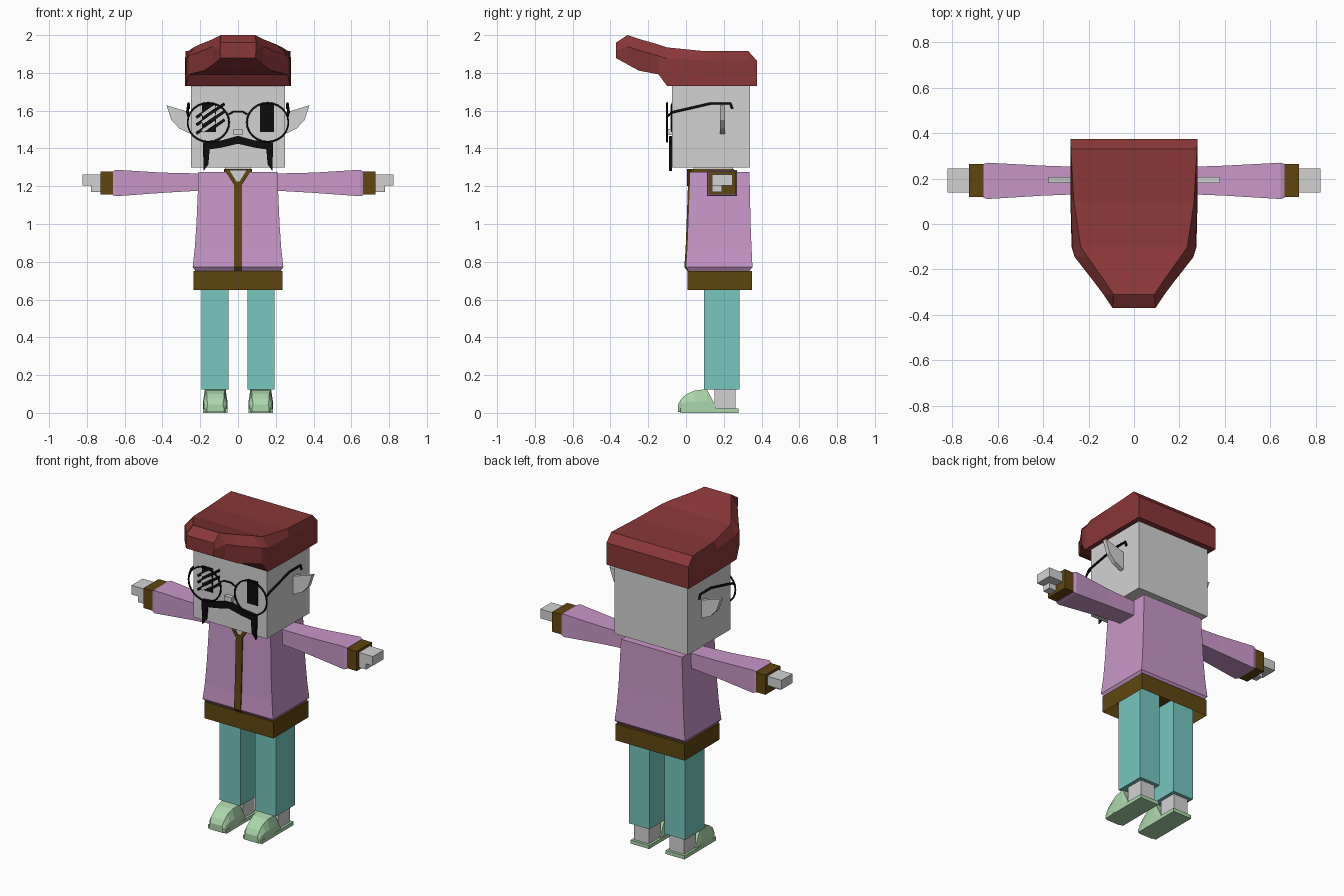
import bpy, bmesh, math
from mathutils import Vector

if "Cube" in bpy.data.objects:
    bpy.data.objects.remove(bpy.data.objects["Cube"])


def material(name, r, g, b):
    m = bpy.data.materials.new(name)
    m.use_nodes = True
    m.diffuse_color = (r, g, b, 1)
    m.node_tree.nodes["Principled BSDF"].inputs["Base Color"].default_value = (r, g, b, 1)
    return m


SKIN = material("pale grey skin", .65, .65, .65)
HAIR = material("dark red hair", .25, .038, .038)
JACKET = material("lilac cloth", .58, .31, .58)
TRIM = material("brown trim", .115, .062, .005)
TROUSERS = material("teal cloth", .185, .57, .52)
SHOE = material("mint shoe", .41, .68, .41)
BLACK = material("black", .004, .004, .004)


def add(name, bm, mat, mirror=False):
    bmesh.ops.recalc_face_normals(bm, faces=bm.faces)
    me = bpy.data.meshes.new(name)
    bm.to_mesh(me)
    bm.free()
    me.materials.append(mat)
    ob = bpy.data.objects.new(name, me)
    bpy.context.collection.objects.link(ob)
    if mirror:
        ob.modifiers.new("mirror", "MIRROR")
    return ob


def loft(name, rings, mat, mirror=False, hollow=0):
    """Skin a list of equal rings and cap both ends; hollow recesses the first cap upwards."""
    bm = bmesh.new()
    vs = [[bm.verts.new(p) for p in ring] for ring in rings]
    n = len(vs[0])
    for a, b in zip(vs, vs[1:]):
        for i in range(n):
            j = (i + 1) % n
            bm.faces.new((a[i], a[j], b[j], b[i]))
    cap = bm.faces.new(vs[0])
    bm.faces.new(vs[-1])
    bmesh.ops.recalc_face_normals(bm, faces=bm.faces)
    if hollow:
        bmesh.ops.inset_region(bm, faces=[cap], thickness=.02)
        bmesh.ops.translate(bm, verts=cap.verts, vec=(0, 0, hollow))
    return add(name, bm, mat, mirror)


def rect_z(z, x0, x1, y0, y1):
    return [(x0, y0, z), (x1, y0, z), (x1, y1, z), (x0, y1, z)]


def rect_x(x, y0, y1, z0, z1):
    return [(x, y0, z0), (x, y1, z0), (x, y1, z1), (x, y0, z1)]


def box(name, x0, x1, y0, y1, z0, z1, mat, mirror=False):
    return loft(name, [rect_z(z0, x0, x1, y0, y1), rect_z(z1, x0, x1, y0, y1)], mat, mirror)


def plate(name, outline, y0, y1, mat, mirror=False):
    """Extrude an x-z outline between two depths."""
    return loft(name, [[(x, y, z) for x, z in outline] for y in (y0, y1)], mat, mirror)


def wire(name, points, radius, mat, cyclic=False, mirror=False):
    cu = bpy.data.curves.new(name, "CURVE")
    cu.dimensions = "3D"
    cu.bevel_depth = radius
    cu.bevel_resolution = 1
    cu.use_fill_caps = True
    sp = cu.splines.new("POLY")
    sp.points.add(len(points) - 1)
    for p, co in zip(sp.points, points):
        p.co = (*co, 1)
    sp.use_cyclic_u = cyclic
    tmp = bpy.data.objects.new(name, cu)
    bpy.context.collection.objects.link(tmp)
    bpy.context.view_layer.update()
    bm = bmesh.new()
    bm.from_mesh(tmp.to_mesh())
    bpy.data.objects.remove(tmp)
    return add(name, bm, mat, mirror)


# Head, nose and ears
box("head", -.25, .25, -.075, .34, 1.3, 1.8, SKIN)
box("nose", -.024, .024, -.1, -.07, 1.472, 1.502, SKIN)
plate("ear", [(.24, 1.585), (.3, 1.605), (.378, 1.628), (.352, 1.55), (.31, 1.505), (.24, 1.472)],
      .18, .206, SKIN, True)

# Hair: depth, then half width and height of the lower, side and top corners
hair = [(.375, .28, 1.73, .28, 1.83, .28, 1.865),
        (.33, .28, 1.73, .28, 1.865, .278, 1.915),
        (.1, .28, 1.73, .278, 1.87, .265, 1.915),
        (-.1, .275, 1.73, .272, 1.875, .235, 1.935),
        (-.145, .262, 1.792, .262, 1.89, .205, 1.95),
        (-.25, .18, 1.812, .18, 1.92, .13, 1.98),
        (-.31, .13, 1.845, .135, 1.94, .09, 2.0),
        (-.37, .092, 1.878, .095, 1.92, .095, 1.96)]
loft("hair", [[(-a, y, za), (a, y, za), (b, y, zb), (c, y, zc), (-c, y, zc), (-b, y, zb)]
              for y, a, za, b, zb, c, zc in hair], HAIR)

# Eyes and moustache
box("eye", .117, .19, -.08, -.073, 1.487, 1.635, BLACK, True)
plate("moustache", [(0, 1.467), (.085, 1.443), (.185, 1.432), (.183, 1.28), (.157, 1.315),
                    (.15, 1.395), (.085, 1.405), (0, 1.425)], -.09, -.074, BLACK, True)

# Glasses
rim = [(.157 + .11 * math.cos(t), -.1, 1.538 + .103 * math.sin(t))
       for t in (i * math.tau / 24 for i in range(24))]
wire("glasses_rim", rim, .005, BLACK, True, True)
wire("glasses_bridge", [(-.05, -.1, 1.58), (-.025, -.1, 1.594), (.025, -.1, 1.594), (.05, -.1, 1.58)],
     .005, BLACK)
wire("glasses_temple", [(.262, -.1, 1.57), (.268, -.07, 1.592), (.262, .13, 1.638),
                        (.262, .235, 1.638), (.262, .245, 1.61)], .007, BLACK, mirror=True)


# Diagonal glints on the right lens
def slash(name, x, z, length, mat, y):
    d = Vector((length, length * .7))
    w = Vector((-.004, .007))
    c = Vector((x, z))
    plate(name, [c - d - w, c + d - w, c + d + w, c - d + w], y, y + .004, mat)


for k, z in enumerate((1.515, 1.56, 1.6)):
    slash(f"glint_light_{k}", -.155, z, .034, SKIN, -.085)
    slash(f"glint_left_{k}", -.205, z - .025, .016, BLACK, -.08)
    slash(f"glint_right_{k}", -.095, z + .02, .024, BLACK, -.08)

# Neck and jacket body
box("neck", -.07, .07, .04, .25, 1.26, 1.31, SKIN)
box("collar", -.075, .075, .03, .255, 1.27, 1.292, TRIM)
body = [(.75, .225, .015, .335), (.772, .24, -.002, .352), (.87, .229, .005, .347),
        (1.0, .22, .01, .342), (1.275, .208, .02, .336)]
loft("jacket_body", [rect_z(z, -w, w, a, b) for z, w, a, b in body], JACKET)
loft("jacket_hem", [rect_z(z, -.235, .235, .008, .35) for z in (.65, .752)], TRIM, hollow=.08)

# Front fastening opening into a small V at the throat
loft("front_strip", [rect_z(z, -.022, .022, a - .007, a + .01) for z, w, a, b in body[:-1]]
     + [rect_z(1.225, -.022, .022, .011, .03)], TRIM)
plate("throat", [(-.045, 1.285), (0, 1.2), (.045, 1.285)], .011, .03, SKIN)
plate("neckline", [(0, 1.2), (.022, 1.21), (.075, 1.292), (.05, 1.292), (.008, 1.225), (0, 1.225)],
      .006, .03, TRIM, True)

# Sleeves, cuffs and hands
loft("sleeve", [rect_x(.19, .133, .25, 1.177, 1.267), rect_x(.4, .125, .257, 1.165, 1.272),
                rect_x(.645, .11, .27, 1.147, 1.287), rect_x(.662, .115, .265, 1.152, 1.28)],
     JACKET, True)
box("cuff", .655, .727, .118, .265, 1.155, 1.277, TRIM, True)
box("hand", .72, .822, .138, .245, 1.205, 1.262, SKIN, True)
box("thumb", .72, .777, .138, .19, 1.17, 1.21, SKIN, True)

# Trouser legs and ankles
box("trouser_leg", .05, .192, .095, .283, .125, .72, TROUSERS, True)
box("ankle", .07, .17, .15, .262, .015, .13, SKIN, True)

# Shoes: depth, lower half width, upper half width, top height
shoe = [(-.042, .045, .04, .045), (-.025, .058, .045, .075), (.005, .063, .045, .1),
        (.045, .065, .05, .118), (.11, .063, .055, .126), (.16, .06, .058, .03)]
X = .12
loft("shoe", [[(X - a, y, .004), (X + a, y, .004), (X + a, y, min(.06, z * .6)), (X + b, y, z),
               (X - b, y, z), (X - a, y, min(.06, z * .6))] for y, a, b, z in shoe], SHOE, True)
box("sole", .056, .184, -.03, .278, 0, .022, SHOE, True)
